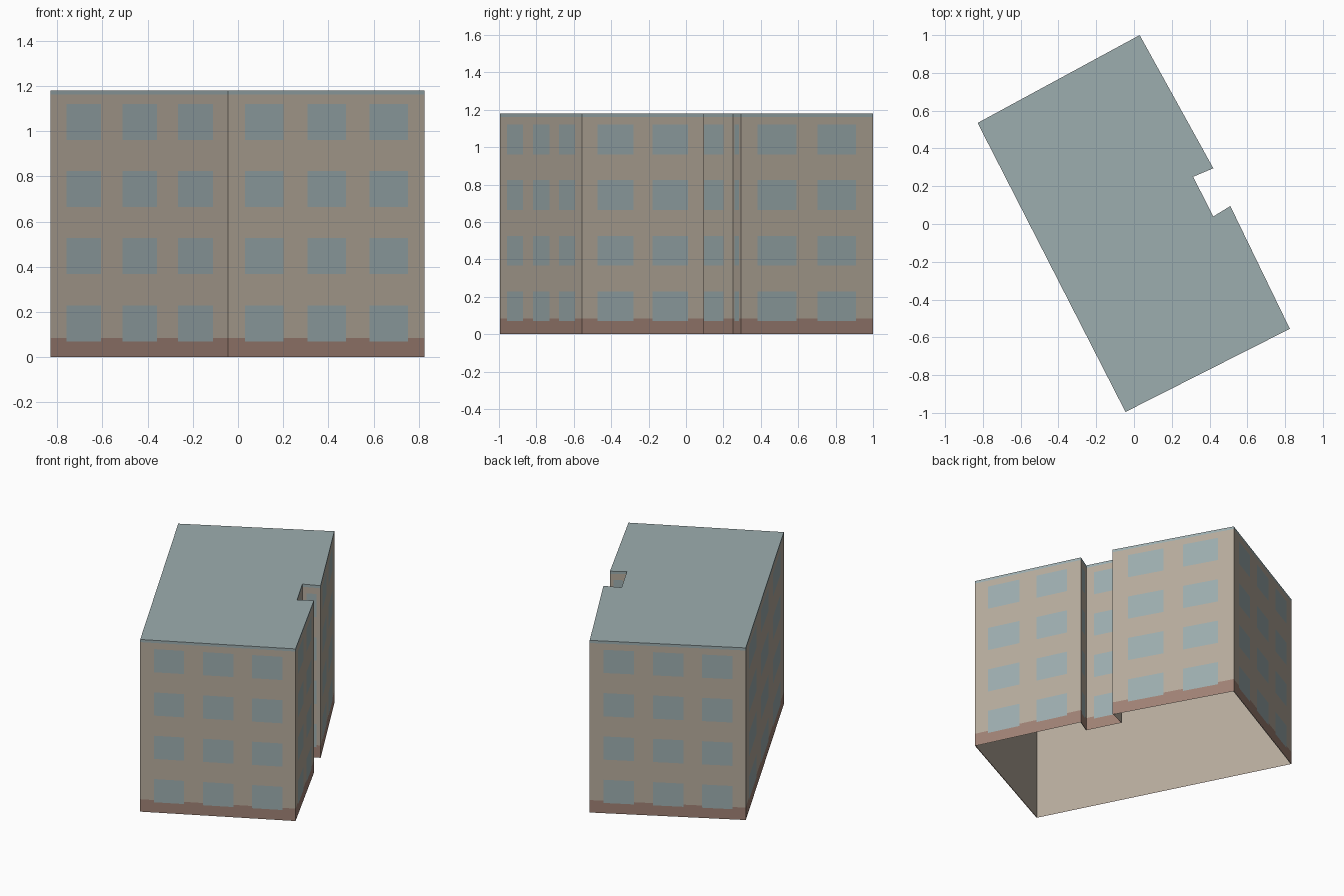
import bpy
import bmesh
from mathutils import Vector

cube = bpy.data.objects.get("Cube")
if cube:
    bpy.data.objects.remove(cube, do_unlink=True)


def material(name, rgb):
    mat = bpy.data.materials.new(name)
    mat.use_nodes = True
    mat.diffuse_color = (*rgb, 1)
    mat.node_tree.nodes["Principled BSDF"].inputs["Base Color"].default_value = (*rgb, 1)
    return mat


PLASTER, SLATE, BRICK = range(3)
MATERIALS = [
    material("beige plaster", (0.47, 0.41, 0.335)),
    material("blue grey", (0.335, 0.42, 0.43)),
    material("brown plinth", (0.35, 0.222, 0.178)),
]

# Footprint, counter-clockwise from the front corner, with a notch on one long side
FOOTPRINT = [Vector(p) for p in (
    (-0.045, -0.995), (0.825, -0.555), (0.51, 0.095), (0.42, 0.04),
    (0.313, 0.25), (0.42, 0.295), (0.03, 1.0), (-0.828, 0.535))]
HEIGHT = 1.18
PLINTH = 0.085
TRIM = 1.162
FLOORS = [(0.07 + 0.297 * i, 0.229 + 0.297 * i) for i in range(4)]

# Window spans along a wall, as fractions of its length, by number of columns
COLUMNS = {
    1: [(0.22, 0.77)],
    2: [(0.125, 0.42), (0.58, 0.87)],
    3: [(0.088, 0.283), (0.405, 0.6), (0.72, 0.915)],
}
WALL_COLUMNS = [3, 2, 1, 1, 1, 2, 3, 3]


def make_object(name, bm):
    mesh = bpy.data.meshes.new(name)
    bm.to_mesh(mesh)
    bm.free()
    for mat in MATERIALS:
        mesh.materials.append(mat)
    obj = bpy.data.objects.new(name, mesh)
    bpy.context.collection.objects.link(obj)
    return obj


def inside(value, spans):
    return any(lo < value < hi for lo, hi in spans)


def edges_of(spans, *extra):
    return sorted({v for span in spans for v in span} | set(extra))


def add_wall(bm, a, b, columns):
    """Cut a wall along the window edges and colour each cell."""
    us = edges_of(columns, 0, 1)
    zs = edges_of(FLOORS, 0, PLINTH, TRIM, HEIGHT)
    rows = [[bm.verts.new((*a.lerp(b, u), z)) for u in us] for z in zs]
    for j in range(len(zs) - 1):
        z = (zs[j] + zs[j + 1]) / 2
        for i in range(len(us) - 1):
            u = (us[i] + us[i + 1]) / 2
            face = bm.faces.new((rows[j][i], rows[j][i + 1],
                                 rows[j + 1][i + 1], rows[j + 1][i]))
            if z > TRIM or (inside(u, columns) and inside(z, FLOORS)):
                face.material_index = SLATE
            else:
                face.material_index = BRICK if z < PLINTH else PLASTER


def inset(points, depth):
    """Mitred inward offset of a counter-clockwise outline."""
    result = []
    for i, p in enumerate(points):
        before = (p - points[i - 1]).normalized()
        after = (points[(i + 1) % len(points)] - p).normalized()
        n1, n2 = Vector((-before.y, before.x)), Vector((-after.y, after.x))
        result.append(p + (n1 + n2) * depth / (1 + n1.dot(n2)))
    return result


# Outer walls with windows, plinth and roof trim
bm = bmesh.new()
for i, count in enumerate(WALL_COLUMNS):
    add_wall(bm, FOOTPRINT[i], FOOTPRINT[(i + 1) % len(FOOTPRINT)], COLUMNS[count])
bmesh.ops.remove_doubles(bm, verts=bm.verts, dist=0.0005)
make_object("walls", bm)

# Flat roof
bm = bmesh.new()
bm.faces.new([bm.verts.new((*p, HEIGHT)) for p in FOOTPRINT]).material_index = SLATE
make_object("roof", bm)

# Plain interior lining with a ceiling, open underneath
bm = bmesh.new()
outline = inset(FOOTPRINT, 0.004)
low = [bm.verts.new((*p, 0)) for p in outline]
high = [bm.verts.new((*p, HEIGHT - 0.004)) for p in outline]
for i in range(len(outline)):
    k = (i + 1) % len(outline)
    bm.faces.new((low[k], low[i], high[i], high[k]))
bm.faces.new(high[::-1])
make_object("interior_lining", bm)
